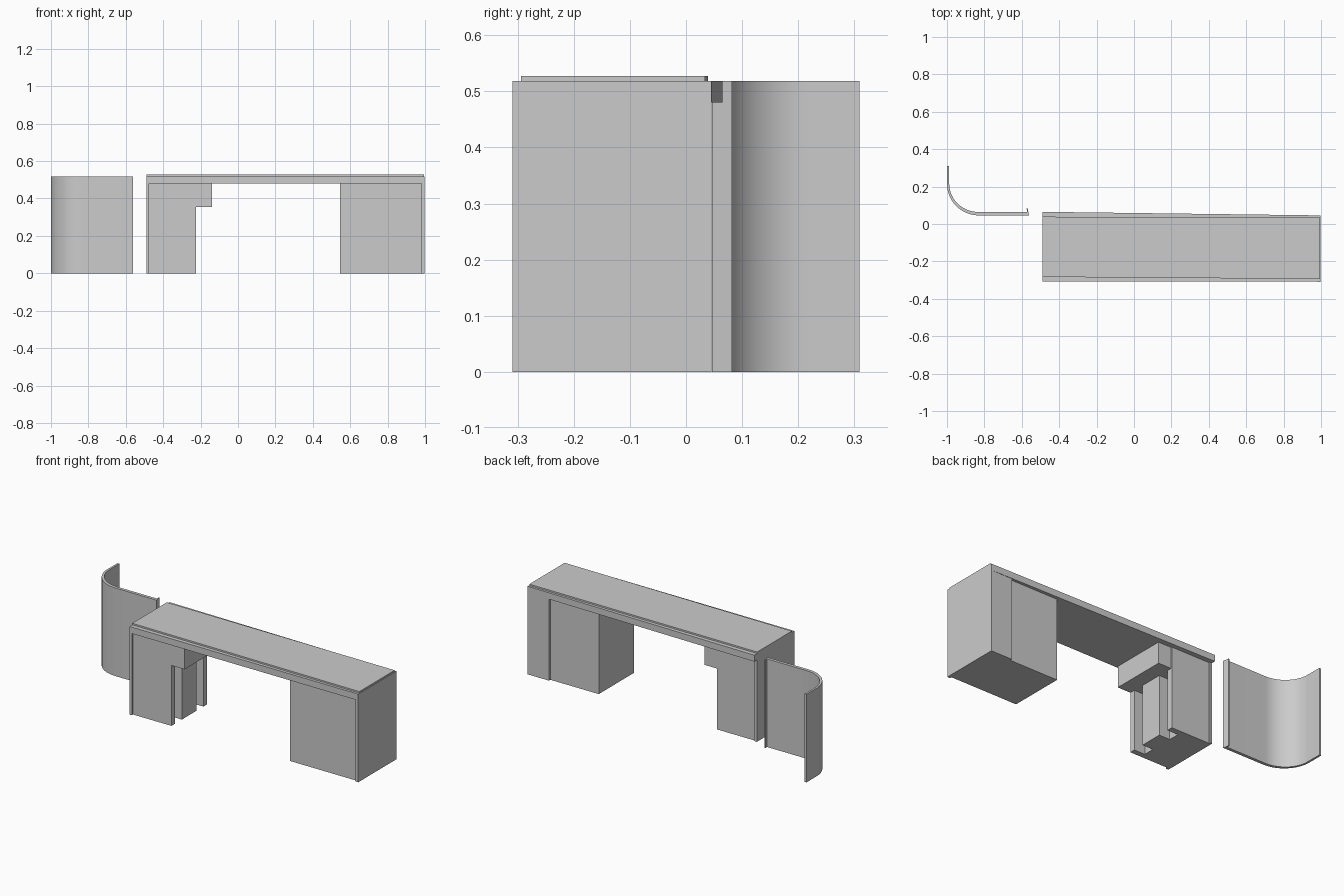
import bpy, bmesh, math

if "Cube" in bpy.data.objects:
    bpy.data.objects.remove(bpy.data.objects["Cube"])


def prism(name, outline, z0, z1, smooth=False):
    """Extrude a counter-clockwise plan outline from z0 to z1."""
    bm = bmesh.new()
    face = bm.faces.new([bm.verts.new((x, y, z0)) for x, y in outline])
    top = bmesh.ops.extrude_face_region(bm, geom=[face])
    verts = [v for v in top["geom"] if isinstance(v, bmesh.types.BMVert)]
    bmesh.ops.translate(bm, verts=verts, vec=(0, 0, z1 - z0))
    bmesh.ops.recalc_face_normals(bm, faces=bm.faces)
    mesh = bpy.data.meshes.new(name)
    bm.to_mesh(mesh)
    bm.free()
    obj = bpy.data.objects.new(name, mesh)
    bpy.context.collection.objects.link(obj)
    if smooth:
        bpy.ops.object.select_all(action='DESELECT')
        obj.select_set(True)
        bpy.context.view_layer.objects.active = obj
        bpy.ops.object.shade_smooth_by_angle(angle=math.radians(30))
    return obj


def box(name, x0, x1, y0, y1, z0, z1):
    return prism(name, [(x0, y0), (x1, y0), (x1, y1), (x0, y1)], z0, z1)


BEAM, TOP = 0.48, 0.518

# Spanning beam (back edge tapers) and the inset worktop above it
prism("beam", [(-0.49, -0.308), (0.995, -0.308), (0.995, 0.046), (-0.49, 0.065)], BEAM, TOP)
prism("worktop", [(-0.49, -0.283), (0.995, -0.294), (0.995, 0.034), (-0.49, 0.039)], TOP, 0.527)

# Right pedestal: end panel with a back return, and a recessed cabinet
prism("right_end_panel", [(0.98, -0.309), (0.998, -0.309), (0.998, 0.045), (0.86, 0.045),
                          (0.86, 0.025), (0.98, 0.025)], 0, TOP)
box("right_cabinet", 0.545, 0.98, -0.297, 0.032, 0, BEAM)

# Left pedestal: end panel, grooved column and side bracket
box("left_end_panel", -0.49, -0.475, -0.308, 0.042, 0, BEAM)
prism("left_column", [
    (-0.475, -0.297), (-0.225, -0.297), (-0.225, -0.265), (-0.295, -0.265),
    (-0.295, -0.20), (-0.225, -0.20), (-0.225, -0.065), (-0.295, -0.065),
    (-0.295, 0.0), (-0.225, 0.0), (-0.225, 0.035), (-0.475, 0.035)], 0, BEAM)
box("side_bracket", -0.295, -0.14, -0.297, 0.03, 0.355, BEAM)


# Free-standing screen: straight run, quarter bend, short return
def bend(radius_x, radius_y, steps=16):
    cx, cy = -0.83, 0.215
    return [(cx - radius_x * math.sin(a), cy - radius_y * math.cos(a))
            for a in (i * math.pi / 2 / steps for i in range(steps + 1))]


outer = [(-0.562, 0.046)] + bend(0.17, 0.169) + [(-1.0, 0.309)]
inner = [(-0.57, 0.064)] + bend(0.158, 0.151) + [(-0.988, 0.309)]
prism("curved_screen", outer + inner[::-1], 0, TOP, smooth=True)
prism("screen_end_lip", [(-0.568, 0.046), (-0.562, 0.046), (-0.568, 0.082), (-0.574, 0.082)], 0, TOP)
